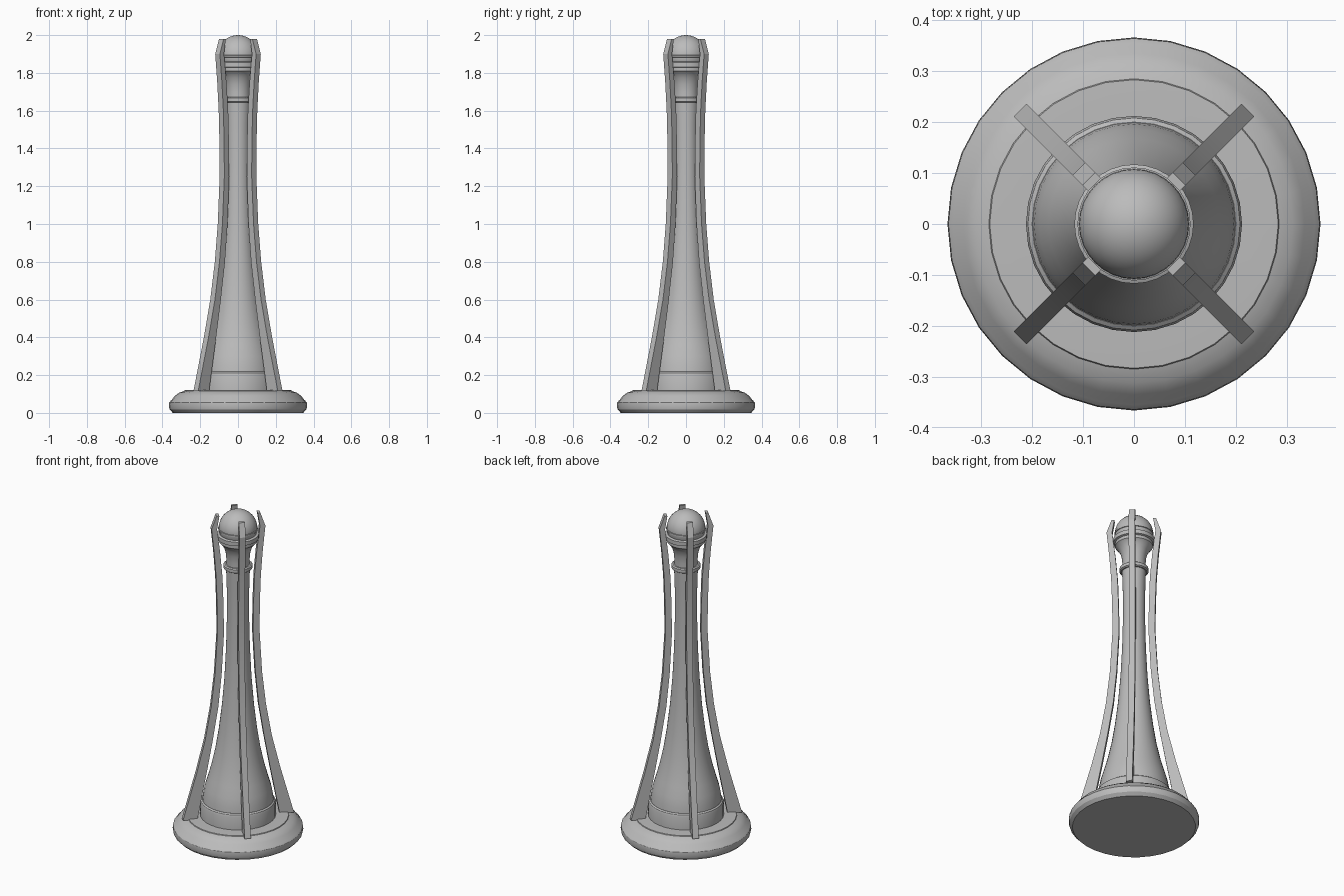
import bpy, bmesh, math

if "Cube" in bpy.data.objects:
    bpy.data.objects.remove(bpy.data.objects["Cube"])

grey = bpy.data.materials.new("grey")
grey.diffuse_color = (0.5, 0.5, 0.5, 1)
grey.use_nodes = True
grey.node_tree.nodes["Principled BSDF"].inputs["Base Color"].default_value = grey.diffuse_color


def finish(name, bm, angle=30):
    """Turn a bmesh into a named object, shaded smooth with sharp edges kept."""
    bmesh.ops.recalc_face_normals(bm, faces=bm.faces)
    mesh = bpy.data.meshes.new(name)
    bm.to_mesh(mesh)
    bm.free()
    mesh.materials.append(grey)
    ob = bpy.data.objects.new(name, mesh)
    bpy.context.collection.objects.link(ob)
    bpy.ops.object.select_all(action='DESELECT')
    ob.select_set(True)
    bpy.context.view_layer.objects.active = ob
    bpy.ops.object.shade_smooth_by_angle(angle=math.radians(angle))
    return ob


def lathe(name, profile, sides=32):
    """Revolve (radius, height) points around z and cap both ends."""
    bm = bmesh.new()
    rings = []
    for r, z in profile:
        rings.append([bm.verts.new((r * math.cos(2 * math.pi * i / sides),
                                    r * math.sin(2 * math.pi * i / sides), z))
                      for i in range(sides)])
    for a, b in zip(rings, rings[1:]):
        for i in range(sides):
            j = (i + 1) % sides
            bm.faces.new((a[i], a[j], b[j], b[i]))
    bm.faces.new(rings[0][::-1])
    bm.faces.new(rings[-1])
    return finish(name, bm)


# Round stepped base
lathe("base", [(0.345, 0), (0.362, 0.018), (0.366, 0.035), (0.364, 0.055),
               (0.355, 0.066), (0.35, 0.07), (0.335, 0.09), (0.312, 0.107),
               (0.285, 0.116), (0.283, 0.12), (0.24, 0.122)])

# Plinth under the column
lathe("column_foot", [(0.212, 0.11), (0.212, 0.2), (0.208, 0.212), (0.2, 0.218)])

# Flared column
lathe("column", [(0.2, 0.21), (0.196, 0.25), (0.186, 0.3), (0.168, 0.36),
                 (0.149, 0.43), (0.127, 0.53), (0.108, 0.65), (0.09, 0.8),
                 (0.076, 0.97), (0.067, 1.15), (0.062, 1.35), (0.063, 1.52),
                 (0.067, 1.65)])

# Neck ring
lathe("neck_ring", [(0.074, 1.643), (0.081, 1.648), (0.081, 1.667), (0.074, 1.672)])

# Cup that holds the ball
lathe("cup", [(0.066, 1.66), (0.065, 1.7), (0.069, 1.74), (0.079, 1.775),
              (0.097, 1.803), (0.106, 1.81), (0.106, 1.828), (0.117, 1.832),
              (0.117, 1.856), (0.11, 1.86), (0.1, 1.86)])

# Ball and the thin band around its middle
bm = bmesh.new()
bmesh.ops.create_uvsphere(bm, u_segments=32, v_segments=20, radius=0.108)
bmesh.ops.translate(bm, verts=bm.verts, vec=(0, 0, 1.892))
finish("ball", bm)
lathe("ball_band", [(0.106, 1.882), (0.111, 1.884), (0.111, 1.893), (0.106, 1.895)])

# Four curved legs: (height, inner radius, outer radius)
LEG = [(0.115, 0.234, 0.316), (0.4, 0.181, 0.238), (0.6, 0.146, 0.19),
       (0.8, 0.115, 0.156), (1.0, 0.096, 0.134), (1.25, 0.083, 0.12),
       (1.42, 0.085, 0.121), (1.6, 0.091, 0.127), (1.75, 0.104, 0.138),
       (1.9, 0.122, 0.153), (1.98, 0.109, 0.125)]
HALF = 0.0175
for k in range(4):
    a = math.radians(45 + 90 * k)
    c, s = math.cos(a), math.sin(a)
    bm = bmesh.new()
    loops = []
    for z, inner, outer in LEG:
        loops.append([bm.verts.new((r * c - t * s, r * s + t * c, z))
                      for r, t in ((inner, -HALF), (outer, -HALF),
                                   (outer, HALF), (inner, HALF))])
    for p, q in zip(loops, loops[1:]):
        for i in range(4):
            j = (i + 1) % 4
            bm.faces.new((p[i], p[j], q[j], q[i]))
    bm.faces.new(loops[0][::-1])
    bm.faces.new(loops[-1])
    finish("leg_%d" % (k + 1), bm, 20)
